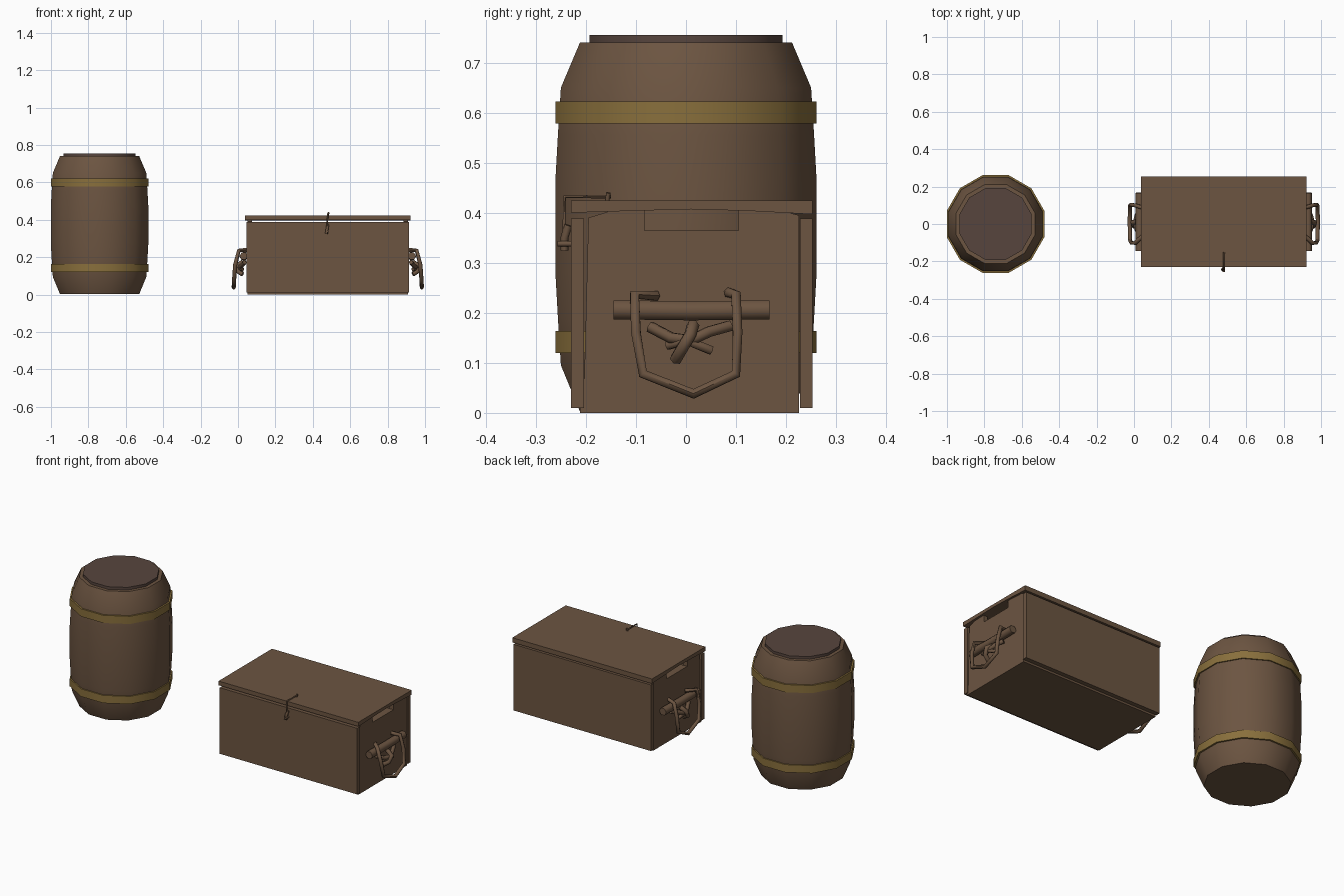
import bpy, bmesh, math

if "Cube" in bpy.data.objects:
    bpy.data.objects.remove(bpy.data.objects["Cube"])


def mat(name, col):
    m = bpy.data.materials.new(name)
    m.diffuse_color = (*col, 1)
    m.use_nodes = True
    m.node_tree.nodes["Principled BSDF"].inputs["Base Color"].default_value = m.diffuse_color
    return m


WOOD = mat("wood", (0.15, 0.09, 0.053))
LID = mat("dark_wood", (0.095, 0.06, 0.048))
BRASS = mat("brass", (0.25, 0.16, 0.045))


def finish(ob, m, angle=35):
    ob.data.materials.clear()
    ob.data.materials.append(m)
    bpy.ops.object.select_all(action='DESELECT')
    bpy.context.view_layer.objects.active = ob
    ob.select_set(True)
    if angle:
        bpy.ops.object.shade_smooth_by_angle(angle=math.radians(angle))
    return ob


def from_bm(name, bm, m, angle=35):
    bmesh.ops.recalc_face_normals(bm, faces=bm.faces)
    me = bpy.data.meshes.new(name)
    bm.to_mesh(me)
    bm.free()
    ob = bpy.data.objects.new(name, me)
    bpy.context.collection.objects.link(ob)
    return finish(ob, m, angle)


def lathe(name, profile, m, cx, closed=False, n=12):
    """Turned 12-sided part; profile radii are measured to the flats."""
    bm = bmesh.new()
    rings = []
    for r, z in profile:
        r /= math.cos(math.pi / n)
        rings.append([bm.verts.new((cx + r * math.cos((i + .5) * 2 * math.pi / n),
                                    r * math.sin((i + .5) * 2 * math.pi / n), z))
                      for i in range(n)])
    pairs = list(zip(rings, rings[1:]))
    if closed:
        pairs.append((rings[-1], rings[0]))
    else:
        bm.faces.new(rings[0])
        bm.faces.new(rings[-1])
    for a, b in pairs:
        for i in range(n):
            j = (i + 1) % n
            bm.faces.new((a[i], a[j], b[j], b[i]))
    return from_bm(name, bm, m)


def prism(name, outline, x0, x1, m=WOOD):
    """Extrude a y,z outline along x."""
    bm = bmesh.new()
    f = bm.faces.new([bm.verts.new((x0, y, z)) for y, z in outline])
    ext = bmesh.ops.extrude_face_region(bm, geom=[f])
    bmesh.ops.translate(bm, vec=(x1 - x0, 0, 0),
                        verts=[v for v in ext['geom'] if isinstance(v, bmesh.types.BMVert)])
    return from_bm(name, bm, m)


def board(name, x0, x1, y0, y1, z0, z1):
    return prism(name, [(y0, z0), (y1, z0), (y1, z1), (y0, z1)], x0, x1)


def rope(name, pts, r, m=WOOD):
    cu = bpy.data.curves.new(name, 'CURVE')
    cu.dimensions = '3D'
    cu.bevel_depth = r
    cu.bevel_resolution = 1
    cu.use_fill_caps = True
    s = cu.splines.new('POLY')
    s.points.add(len(pts) - 1)
    for p, c in zip(s.points, pts):
        p.co = (*c, 1)
    ob = bpy.data.objects.new(name, cu)
    bpy.context.collection.objects.link(ob)
    bpy.ops.object.select_all(action='DESELECT')
    bpy.context.view_layer.objects.active = ob
    ob.select_set(True)
    bpy.ops.object.convert(target='MESH')
    return finish(bpy.context.object, m, 65)


# Barrel: staves, lid and two hoops
BX = -0.74
lathe("barrel_body", [(0.212, 0.003), (0.25, 0.095), (0.256, 0.19), (0.261, 0.28), (0.261, 0.465),
                      (0.256, 0.555), (0.25, 0.65), (0.212, 0.74)], WOOD, BX)
lathe("barrel_lid", [(0.193, 0.72), (0.193, 0.755)], LID, BX)
for i, z in enumerate((0.12, 0.578)):
    lathe(f"barrel_hoop_{i}", [(0.24, z), (0.261, z), (0.261, z + 0.044), (0.24, z + 0.044)],
          BRASS, BX, closed=True)

# Chest boards
CX = 0.48
board("chest_front", CX - .435, CX + .435, -0.23, -0.204, 0.01, 0.388)
board("chest_back", CX - .435, CX + .435, 0.228, 0.253, 0.01, 0.388)
board("chest_bottom", CX - .43, CX + .43, -0.212, 0.226, 0.0, 0.012)
prism("chest_lid", [(-0.23, 0.4), (-0.1, 0.404), (0.01, 0.407), (0.12, 0.404), (0.253, 0.397),
                    (0.253, 0.424), (-0.23, 0.424)], CX - .442, CX + .442)

for side, s in (("left", -1), ("right", 1)):
    def P(pts):
        return [(CX + s * x, y, z) for x, y, z in pts]
    # End board with a hand notch in its upper edge
    prism(f"chest_end_{side}",
          [(-0.205, 0.005), (0.226, 0.005), (0.226, 0.395), (0.19, 0.404), (0.105, 0.404),
           (0.105, 0.365), (-0.083, 0.365), (-0.083, 0.404), (-0.15, 0.404), (-0.195, 0.39)],
          CX + s * 0.405, CX + s * 0.43)
    # Inner batten seen through the notch
    board(f"end_batten_{side}", CX + s * 0.385, CX + s * 0.41, -0.083, 0.105, 0.335, 0.365)
    # Handle bar and hanging rope loop
    rope(f"handle_bar_{side}", P([(0.45, -0.145, 0.206), (0.45, 0.01, 0.204), (0.45, 0.167, 0.206)]), 0.022)
    rope(f"handle_loop_{side}",
         P([(0.43, -0.06, 0.234), (0.475, -0.103, 0.236), (0.495, -0.1, 0.16), (0.501, -0.086, 0.078),
            (0.503, 0.015, 0.038), (0.501, 0.1, 0.078), (0.495, 0.103, 0.16), (0.475, 0.1, 0.236),
            (0.43, 0.086, 0.24)]), 0.011)
    # Knot of crossing strands
    rope(f"knot_across_{side}", P([(0.445, -0.072, 0.172), (0.465, -0.03, 0.15), (0.475, 0.01, 0.145),
                                   (0.465, 0.045, 0.162), (0.445, 0.088, 0.174)]), 0.012)
    rope(f"knot_wrap_{side}", P([(0.455, 0.014, 0.175), (0.488, 0.008, 0.155),
                                 (0.482, -0.01, 0.125), (0.455, -0.02, 0.108)]), 0.013)
    rope(f"knot_tail_{side}", P([(0.455, -0.036, 0.135), (0.48, 0.0, 0.145), (0.46, 0.05, 0.125)]), 0.01)

# Front latch: cord over the lid with a peg and toggle
rope("latch_cord", [(CX, -0.15, 0.432), (CX, -0.242, 0.432), (CX - .003, -0.243, 0.38),
                    (CX - .004, -0.243, 0.325)], 0.004)
rope("latch_peg", [(CX + .005, -0.155, 0.44), (CX, -0.158, 0.42)], 0.005)
rope("latch_toggle", [(CX, -0.235, 0.375), (CX - .004, -0.243, 0.35), (CX - .008, -0.243, 0.325)], 0.008)
rope("latch_pin", [(CX, -0.257, 0.338), (CX, -0.228, 0.338)], 0.006)
